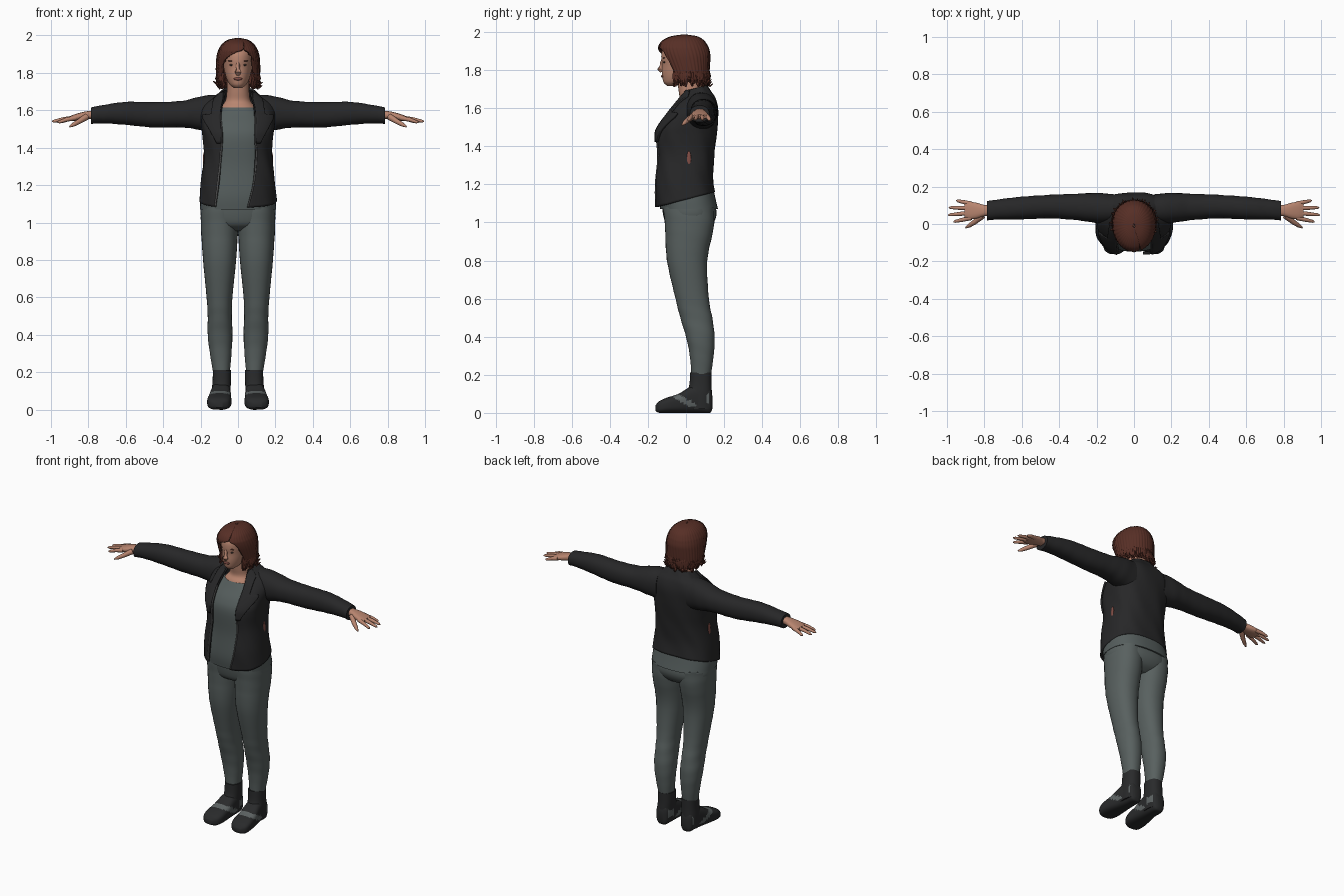
import bpy, bmesh, math, random
from mathutils import Vector

if "Cube" in bpy.data.objects:
    bpy.data.objects.remove(bpy.data.objects["Cube"])
random.seed(4)

def material(name, r, g, b):
    m = bpy.data.materials.new(name)
    m.diffuse_color = (r, g, b, 1)
    m.use_nodes = True
    m.node_tree.nodes["Principled BSDF"].inputs["Base Color"].default_value = m.diffuse_color
    return m

JACKET = material("black leather", .020, .020, .021)
SHIRT = material("grey shirt", .092, .112, .110)
PANTS = material("grey leggings", .098, .118, .115)
BOOT = material("black boot", .022, .023, .024)
PATCH = material("grey boot panel", .11, .125, .125)
SKIN = material("skin", .48, .235, .16)
HAIR = material("auburn hair", .095, .028, .019)
METAL = material("zip metal", .13, .13, .13)
RED = material("muted red", .22, .075, .06)
DARK = material("dark eye", .05, .035, .03)

def finish(name, bm, mats, mirror=False, thick=0, rule=None, closed=True):
    if closed:
        bmesh.ops.recalc_face_normals(bm, faces=bm.faces)
    if rule:
        for f in bm.faces:
            f.material_index = rule(f.calc_center_median())
    me = bpy.data.meshes.new(name)
    bm.to_mesh(me)
    bm.free()
    ob = bpy.data.objects.new(name, me)
    bpy.context.collection.objects.link(ob)
    for m in mats:
        me.materials.append(m)
    bpy.ops.object.select_all(action='DESELECT')
    ob.select_set(True)
    bpy.context.view_layer.objects.active = ob
    bpy.ops.object.shade_smooth_by_angle(angle=math.radians(50))
    if thick:
        s = ob.modifiers.new("thickness", 'SOLIDIFY')
        s.thickness, s.offset = thick, -1
    if mirror:
        ob.modifiers.new("mirror", 'MIRROR').use_clip = False
    return ob

def spline(rows, sub=5):
    """Catmull-Rom interpolation of rows of numbers"""
    out = []
    for i in range(len(rows) - 1):
        a, b, c, d = (rows[min(max(k, 0), len(rows) - 1)] for k in (i - 1, i, i + 1, i + 2))
        for k in range(sub):
            t = k / sub
            out.append([.5 * (2 * q + (r - p) * t + (2 * p - 5 * q + 4 * r - s) * t * t
                              + (3 * q - p - 3 * r + s) * t ** 3) for p, q, r, s in zip(a, b, c, d)])
    return out + [list(rows[-1])]

def spow(v, e):
    return math.copysign(abs(v) ** e, v)

def skin_rings(bm, rings, wrap=True):
    vs = [[bm.verts.new(p) for p in r] for r in rings]
    n = len(vs[0])
    for a, b in zip(vs, vs[1:]):
        for j in range(n if wrap else n - 1):
            k = (j + 1) % n
            bm.faces.new((a[j], a[k], b[k], b[j]))
    if wrap:
        bm.faces.new(vs[0])
        bm.faces.new(vs[-1])

def loft(name, axis, rows, mats, n=2.2, seg=32, sub=5, wrinkle=0, **kw):
    """Closed loft; row = position along axis, then the bounds of the section"""
    bm = bmesh.new()
    rings = []
    for w, u0, u1, v0, v1 in spline(rows, sub):
        ring = []
        for j in range(seg):
            t = 2 * math.pi * j / seg
            k = 1 + wrinkle * math.sin(w * 75 + 2 * math.sin(t))
            u = (u0 + u1) / 2 + (u1 - u0) / 2 * k * spow(math.cos(t), 2 / n)
            v = (v0 + v1) / 2 + (v1 - v0) / 2 * k * spow(math.sin(t), 2 / n)
            ring.append({'x': (w, u, v), 'y': (u, w, v), 'z': (u, v, w)}[axis])
        rings.append(ring)
    skin_rings(bm, rings)
    return finish(name, bm, mats, **kw)

def front_angle(row, x, n):
    r = max(-.95, min(.95, x / row[2]))
    return -math.acos(spow(r, n / 2))

def sheet(name, rows, ta, tb, mat, n, seg=48, off=0, thick=.012, ripple=0, freq=40):
    """Open wrap; row = z front, z back, half width, y front, y back, left edge x, right edge x"""
    bm = bmesh.new()
    rings = []
    for row in rows:
        zf, zb, hw, yf, yb = row[:5]
        a, b = ta(row), tb(row)
        ring = []
        for j in range(seg + 1):
            t = a + (b - a) * j / seg
            o = off + ripple * math.sin(freq * t + zf * 25)
            u, v = spow(math.cos(t), 2 / n), spow(math.sin(t), 2 / n)
            ring.append(((hw + o) * u, (yf + yb) / 2 + ((yb - yf) / 2 + o) * v,
                         zf + (zb - zf) * (v + 1) / 2))
        rings.append(ring)
    skin_rings(bm, rings, False)
    return finish(name, bm, [mat], thick=thick, closed=False)

def tube(bm, pts, radii, seg=10):
    pts = [Vector(p) for p in pts]
    rings = []
    for i, (p, r) in enumerate(zip(pts, radii)):
        d = (pts[min(i + 1, len(pts) - 1)] - pts[max(i - 1, 0)]).normalized()
        s = d.cross(Vector((.1, .2, 1))).normalized()
        q = d.cross(s)
        rings.append([p + r * (s * math.cos(6.28318 * j / seg) + q * math.sin(6.28318 * j / seg))
                      for j in range(seg)])
    skin_rings(bm, rings)

def blob(name, loc, size, mat, mirror=False):
    bm = bmesh.new()
    bmesh.ops.create_uvsphere(bm, u_segments=16, v_segments=10, radius=1)
    for v in bm.verts:
        v.co = Vector([c * s + l for c, s, l in zip(v.co, size, loc)])
    return finish(name, bm, [mat], mirror=mirror)

# Legs and hips
loft("leggings_leg", 'z', [(1.08, 0, .198, -.12, .15), (.97, 0, .198, -.11, .145), (.8, .01, .187, -.1, .112),
     (.6, .03, .168, -.055, .12), (.5, .033, .162, -.03, .138), (.4, .03, .162, 0, .15),
     (.3, .035, .15, .02, .145), (.18, .045, .13, .03, .128)], [PANTS], wrinkle=.008, mirror=True)
loft("leggings_hips", 'z', [(.955, -.09, .09, -.05, .09), (.985, -.17, .17, -.1, .135),
     (1.04, -.2, .2, -.12, .16), (1.12, -.198, .198, -.13, .15)], [PANTS], n=2.4)

# Boots: foot with grey instep band and heel panel, and shaft
def boot_rule(c):
    band = abs(c.y + .02 + (c.z - .07) * 1.7) < .027 and c.z > .035
    heel = .075 < c.y < .12 and .05 < c.z < .1
    return 1 if band or heel else 0
loft("boot_foot", 'y', [(.138, .07, .11, .02, .09), (.125, .05, .13, 0, .13), (.08, .04, .138, 0, .15),
     (.02, .038, .147, 0, .135), (-.04, .036, .158, 0, .1), (-.1, .036, .165, 0, .08),
     (-.14, .05, .157, 0, .062), (-.16, .08, .13, .01, .04)], [BOOT, PATCH], n=3, seg=48, sub=7,
     rule=boot_rule, mirror=True)
loft("boot_shaft", 'z', [(.02, .042, .14, .0, .137), (.1, .04, .14, .005, .136), (.15, .038, .136, .018, .134),
     (.212, .038, .134, .022, .134)], [BOOT], n=2.4, mirror=True)

# Shirt
loft("shirt", 'z', [(1.07, -.203, .203, -.135, .168), (1.15, -.198, .198, -.145, .15), (1.3, -.165, .165, -.14, .125),
     (1.45, -.175, .175, -.147, .14), (1.52, -.165, .165, -.125, .15), (1.58, -.14, .14, -.08, .14),
     (1.615, -.1, .1, -.055, .12)], [SHIRT], n=2.5, seg=48)

# Jacket body, lapels and zips
JN = 2.6
jrows = spline([(1.08, 1.16, .207, -.16, .152, -.12, .05), (1.2, 1.25, .197, -.166, .142, -.105, .08),
    (1.35, 1.36, .182, -.158, .15, -.09, .095), (1.45, 1.45, .188, -.163, .16, -.085, .09),
    (1.5, 1.52, .195, -.15, .166, -.085, .09), (1.57, 1.6, .198, -.1, .168, -.09, .09),
    (1.62, 1.655, .175, -.06, .155, -.085, .085), (1.66, 1.69, .122, -.03, .132, -.075, .075),
    (1.69, 1.722, .086, -.01, .11, -.07, .07)], 6)
edge_r = lambda r: front_angle(r, r[6], JN)
edge_l = lambda r: front_angle(r, r[5], JN)
sheet("jacket_body", jrows, edge_r, lambda r: edge_l(r) + 2 * math.pi, JACKET, JN, seg=72, ripple=.0015, freq=9)

def lapel_width(z):
    return .02 + .07 * max(0, min(1, (z - 1.42) / .13)) - (.045 if z > 1.575 else 0)
top = [r for r in jrows if r[0] > 1.42]
sheet("lapel_right", top, edge_r, lambda r: front_angle(r, r[6] + lapel_width(r[0]), JN), JACKET, JN, 10, .012)
sheet("lapel_left", top, lambda r: front_angle(r, r[5] - lapel_width(r[0]), JN), edge_l, JACKET, JN, 10, .012)
low = [r for r in jrows if r[0] < 1.58]
sheet("zip_right", low, lambda r: front_angle(r, r[6] - .002, JN), lambda r: front_angle(r, r[6] + .005, JN),
      METAL, JN, 2, .003, .006)
sheet("zip_left", low, lambda r: front_angle(r, r[5] - .005, JN), lambda r: front_angle(r, r[5] + .002, JN),
      METAL, JN, 2, .003, .006)
blob("pocket_lining", (.182, .015, 1.33), (.006, .012, .045), RED, True)

# Sleeves
loft("sleeve", 'x', [(.11, .0, .16, 1.48, 1.685), (.2, .005, .166, 1.495, 1.674), (.3, .02, .162, 1.508, 1.65),
     (.45, .03, .156, 1.508, 1.644), (.6, .025, .146, 1.522, 1.645), (.72, .024, .132, 1.53, 1.628),
     (.787, .02, .122, 1.527, 1.615)], [JACKET], wrinkle=.012, mirror=True)

# Hands
loft("palm", 'x', [(.75, .045, .1, 1.555, 1.6), (.8, .042, .102, 1.553, 1.596), (.84, .03, .113, 1.547, 1.588),
     (.88, .025, .118, 1.543, 1.576), (.905, .035, .11, 1.545, 1.566)], [SKIN], n=2.5, seg=24, mirror=True)
bm = bmesh.new()
for y0, x1, y1, z1 in ((.033, .965, .012, 1.535), (.06, .995, .048, 1.54), (.084, .99, .088, 1.54), (.108, .95, .126, 1.537)):
    a, b = Vector((.87, y0, 1.559)), Vector((x1, y1, z1))
    tube(bm, [a, a.lerp(b, .5) + Vector((0, 0, .003)), a.lerp(b, .9), b], [.013, .011, .008, .003])
tube(bm, [(.81, .045, 1.565), (.85, .012, 1.54), (.88, -.008, 1.523), (.9, -.02, 1.512)], [.018, .014, .011, .004])
finish("fingers", bm, [SKIN], mirror=True)

# Neck and head
loft("neck", 'z', [(1.56, -.12, .12, -.07, .12), (1.615, -.095, .095, -.055, .11), (1.65, -.068, .068, -.035, .095),
     (1.7, -.06, .06, -.04, .085), (1.78, -.058, .058, -.05, .08)], [SKIN])
loft("head", 'z', [(1.718, -.02, .02, -.1, -.05), (1.735, -.042, .042, -.117, 0), (1.76, -.058, .058, -.124, .05),
     (1.79, -.068, .068, -.127, .08), (1.83, -.076, .076, -.126, .1), (1.87, -.08, .08, -.13, .11),
     (1.91, -.08, .08, -.122, .11), (1.95, -.055, .055, -.085, .08)], [SKIN], n=2.1)
bm = bmesh.new()
tube(bm, [(0, -.119, 1.865), (0, -.125, 1.835), (0, -.135, 1.806), (0, -.125, 1.793)], [.008, .012, .017, .012], 12)
finish("nose", bm, [SKIN])
blob("lips", (0, -.122, 1.768), (.023, .009, .008), RED)
blob("eye", (.032, -.114, 1.842), (.013, .006, .005), DARK, True)
blob("eyebrow", (.034, -.116, 1.864), (.019, .006, .0035), HAIR, True)

# Hair: parted bob and loose curls
HN = 2.1
hrows = spline([(1.76, 1.735, .113, -.088, .115, -.095, .095), (1.8, 1.79, .117, -.105, .122, -.088, .09),
    (1.85, 1.85, .117, -.128, .126, -.08, .085), (1.88, 1.88, .115, -.14, .127, -.06, .076),
    (1.905, 1.905, .11, -.146, .122, -.02, .062), (1.925, 1.925, .103, -.145, .115, .025, .034),
    (1.955, 1.955, .084, -.125, .095, .03, .031), (1.977, 1.977, .052, -.08, .06, .02, .02),
    (1.987, 1.987, .006, -.02, .0, 0, 0)], 5)
sheet("hair_bob", hrows, lambda r: front_angle(r, r[6], HN), lambda r: front_angle(r, r[5], HN) + 2 * math.pi,
      HAIR, HN, seg=120, thick=.014, ripple=.0018)
bm = bmesh.new()
for i in range(46):
    t = -.75 + 4.65 * i / 45
    c, s = math.cos(t), math.sin(t)
    flick, drop = random.uniform(.0, .02), random.uniform(1.715, 1.745)
    p = lambda k, z: (c * (.108 + k), .012 + s * (.105 + k), z)
    tube(bm, [p(0, 1.8), p(.004, 1.77), p(-.004, drop + .015), p(flick * .6, drop), p(flick + .008, drop + .012)],
         [.007, .011, .010, .007, .002], 7)
finish("hair_curls", bm, [HAIR])
